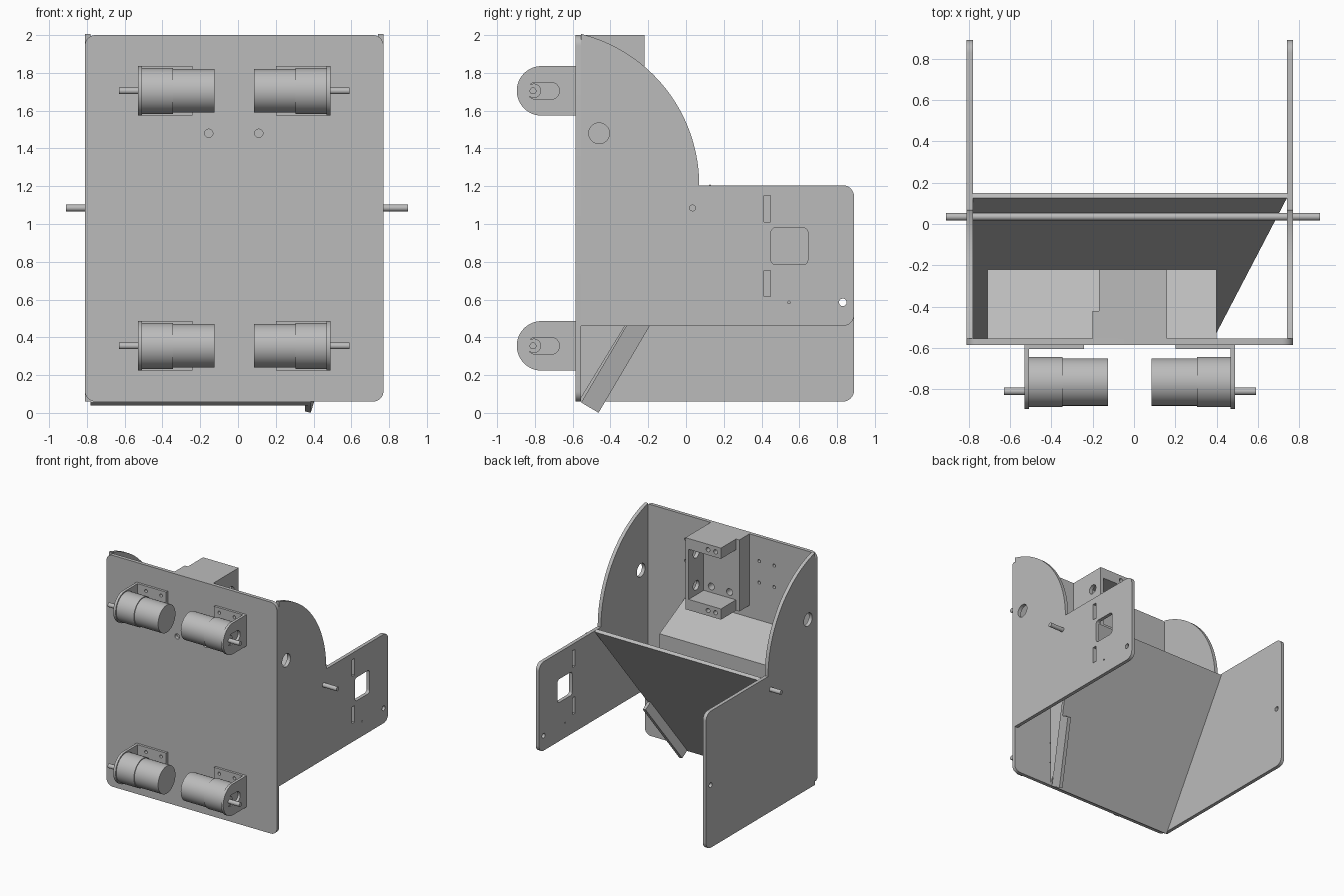
import bpy, bmesh, math
from mathutils import Vector as V

if "Cube" in bpy.data.objects:
    bpy.data.objects.remove(bpy.data.objects["Cube"], do_unlink=True)

grey = bpy.data.materials.new("plain grey")
grey.use_nodes = True
grey.diffuse_color = (0.5, 0.5, 0.5, 1)
grey.node_tree.nodes["Principled BSDF"].inputs["Base Color"].default_value = grey.diffuse_color
parts = []


def add_slab(bm, pts, vec):
    """Extrude a planar outline along a vector."""
    face = bm.faces.new([bm.verts.new(p) for p in pts])
    ext = bmesh.ops.extrude_face_region(bm, geom=[face])["geom"]
    bmesh.ops.translate(bm, verts=[g for g in ext if isinstance(g, bmesh.types.BMVert)], vec=vec)


def make(name, slabs, holes=()):
    """Object from extruded outlines, with extruded outlines cut away."""
    def build(label, items):
        bm = bmesh.new()
        for pts, vec in items:
            add_slab(bm, pts, vec)
        bmesh.ops.recalc_face_normals(bm, faces=bm.faces)
        me = bpy.data.meshes.new(label)
        bm.to_mesh(me)
        bm.free()
        ob = bpy.data.objects.new(label, me)
        bpy.context.collection.objects.link(ob)
        return ob
    ob = build(name, slabs)
    if holes:
        cutter = build(name + "_cutter", holes)
        mod = ob.modifiers.new("holes", "BOOLEAN")
        mod.operation, mod.solver, mod.object = "DIFFERENCE", "EXACT", cutter
        dg = bpy.context.evaluated_depsgraph_get()
        cut = bpy.data.meshes.new_from_object(ob.evaluated_get(dg))
        ob.modifiers.clear()
        ob.data = cut
        bpy.data.objects.remove(cutter, do_unlink=True)
    ob.data.materials.clear()
    ob.data.materials.append(grey)
    parts.append(ob)
    return ob


def rounded(corners):
    """2D outline from (u, v, radius) corners."""
    out = []
    for i, (u, v, r) in enumerate(corners):
        p = V((u, v))
        if r == 0:
            out.append(p)
            continue
        a = (V(corners[i - 1][:2]) - p).normalized()
        b = (V(corners[(i + 1) % len(corners)][:2]) - p).normalized()
        c = p + (a + b) * r
        for k in range(9):
            t = k / 8 * math.pi / 2
            out.append(c - b * r * math.cos(t) - a * r * math.sin(t))
    return out


def rect(u0, u1, v0, v1, r=0):
    return rounded([(u0, v0, r), (u1, v0, r), (u1, v1, r), (u0, v1, r)])


def circle(u, v, r, n=48):
    return [V((u + r * math.cos(k * math.tau / n), v + r * math.sin(k * math.tau / n))) for k in range(n)]


def along_x(outline, x0, x1):
    return [V((x0, u, v)) for u, v in outline], V((x1 - x0, 0, 0))


def along_y(outline, y0, y1):
    return [V((u, y0, v)) for u, v in outline], V((0, y1 - y0, 0))


def box(x0, x1, y0, y1, z0, z1):
    return along_x(rect(y0, y1, z0, z1), x0, x1)


MID = -0.02                 # symmetry line of the motors
LEVELS = (0.355, 1.705)     # motor heights

# Front plate with cable and mounting holes
holes = [along_y(circle(x, 1.48, 0.022, 24), -0.7, -0.5) for x in (-0.155, 0.11)]
for z in LEVELS:
    for s in (-1, 1):
        for dx in (0.27, 0.41):
            for dz in (-0.09, 0.09):
                holes.append(along_y(circle(MID + s * dx, z + dz, 0.013, 16), -0.7, -0.5))
make("front_plate", [along_y(rect(-0.81, 0.77, 0.06, 2, 0.055), -0.585, -0.555)], holes)


# Side panels: curved shoulder, then a rear wing
def panel(bottom):
    cy, cz, r = -0.756, 1.205, 0.826
    end = math.acos((-0.555 - cy) / r)
    arc = [(cy + r * math.cos(end * k / 32), cz + r * math.sin(end * k / 32), 0) for k in range(33)]
    return rounded([(-0.555, bottom, 0), (0.89, bottom, 0.06), (0.89, 1.205, 0.06)] + arc)


def common(x0, x1):
    return [along_x(circle(-0.46, 1.48, 0.055), x0, x1), along_x(circle(0.83, 0.585, 0.02, 24), x0, x1)]


make("right_panel", [along_x(panel(0.06), -0.81, -0.78)], common(-0.9, -0.7))
make("left_panel", [along_x(panel(0.46), 0.74, 0.77)], common(0.7, 0.8) + [
    along_x(rect(0.45, 0.645, 0.785, 0.98, 0.025), 0.7, 0.8),
    along_x(rect(0.412, 0.447, 1.01, 1.15), 0.7, 0.8),
    along_x(rect(0.412, 0.447, 0.615, 0.755), 0.7, 0.8),
    along_x(circle(0.545, 0.585, 0.007, 12), 0.7, 0.8)])

# Sloping floor with one angled edge, and the short flange under that edge
low, high = V((0.385, -0.555, 0.055)), V((0.74, 0.125, 1.21))
slope = V((0, high.y - low.y, high.z - low.z)).normalized()
normal = V((0, slope.z, -slope.y))
edge = high - low
make("ramp", [([V((-0.78, low.y, low.z)), low, high, V((-0.78, high.y, high.z))], normal * 0.03)])
inward = edge.cross(normal).normalized()
if inward.x > 0:
    inward = -inward
top = low + edge * 0.41
make("ramp_flange", [([low, top, top + normal * 0.107, low + normal * 0.107], inward * 0.03)])

# Axle
make("axle", [along_x(circle(0.035, 1.085, 0.018, 24), -0.91, 0.9)])

# Housing on the inside of the front plate
make("housing", [along_x([(-0.555, 1.3), (-0.22, 1.13), (-0.22, 0.63), (-0.555, 0.08)], -0.71, 0.4)])

# Open bracket above the housing
make("bracket_back", [box(-0.2, 0.16, -0.555, -0.42, 1.4, 2)],
     [along_y(circle(x, 1.54, 0.028, 24), -0.5, -0.4) for x in (-0.11, 0.06)])
make("bracket_wall", [box(0.13, 0.16, -0.42, -0.22, 1.49, 1.91)],
     [along_x(circle(-0.32, z, 0.04, 24), 0.1, 0.2) for z in (1.57, 1.84)])
for name, z in (("bracket_lower_arm", 1.4), ("bracket_upper_arm", 1.91)):
    make(name, [box(-0.17, 0.16, -0.42, -0.22, z, z + 0.09)],
         [along_y(circle(x, z + 0.045, 0.018, 16), -0.3, -0.2) for x in (-0.12, -0.05)])

# Four motors on angle brackets
for z in LEVELS:
    for s, side in ((-1, "right"), (1, "left")):
        name = ("lower_" if z < 1 else "upper_") + side

        def span(outline, a, b):
            return along_x(outline, MID + s * a, MID + s * b)
        cy = -0.765
        tab = [(-0.585, z - 0.131)] + [(-0.585, z + 0.131)] + [
            (cy - 0.131 * math.sin(k * math.pi / 24), z + 0.131 * math.cos(k * math.pi / 24)) for k in range(25)]
        slot = rect(-0.84, -0.67, z - 0.045, z + 0.045, 0.0449)
        make(name + "_motor_tab", [span(tab, 0.488, 0.51)], [span(slot, 0.46, 0.55)])
        foot = rect(min(MID + s * 0.222, MID + s * 0.488), max(MID + s * 0.222, MID + s * 0.488),
                    z - 0.131, z + 0.131)
        make(name + "_motor_foot", [along_y(foot, -0.605, -0.585)],
             [along_y(circle(MID + s * dx, z + dz, 0.013, 16), -0.7, -0.5)
              for dx in (0.27, 0.41) for dz in (-0.09, 0.09)])
        make(name + "_motor_body", [span(circle(cy, z, 0.115), 0.105, 0.325)])
        make(name + "_motor_gearbox", [span(circle(cy, z, 0.122), 0.325, 0.488)])
        make(name + "_motor_boss", [span(circle(-0.805, z, 0.038, 32), 0.488, 0.508)])
        make(name + "_motor_shaft", [span(circle(-0.81, z, 0.018, 24), 0.508, 0.61)])

# Smooth the round surfaces, keep edges sharp
bpy.ops.object.select_all(action="DESELECT")
for ob in parts:
    ob.select_set(True)
bpy.context.view_layer.objects.active = parts[0]
bpy.ops.object.shade_smooth_by_angle(angle=math.radians(30))
